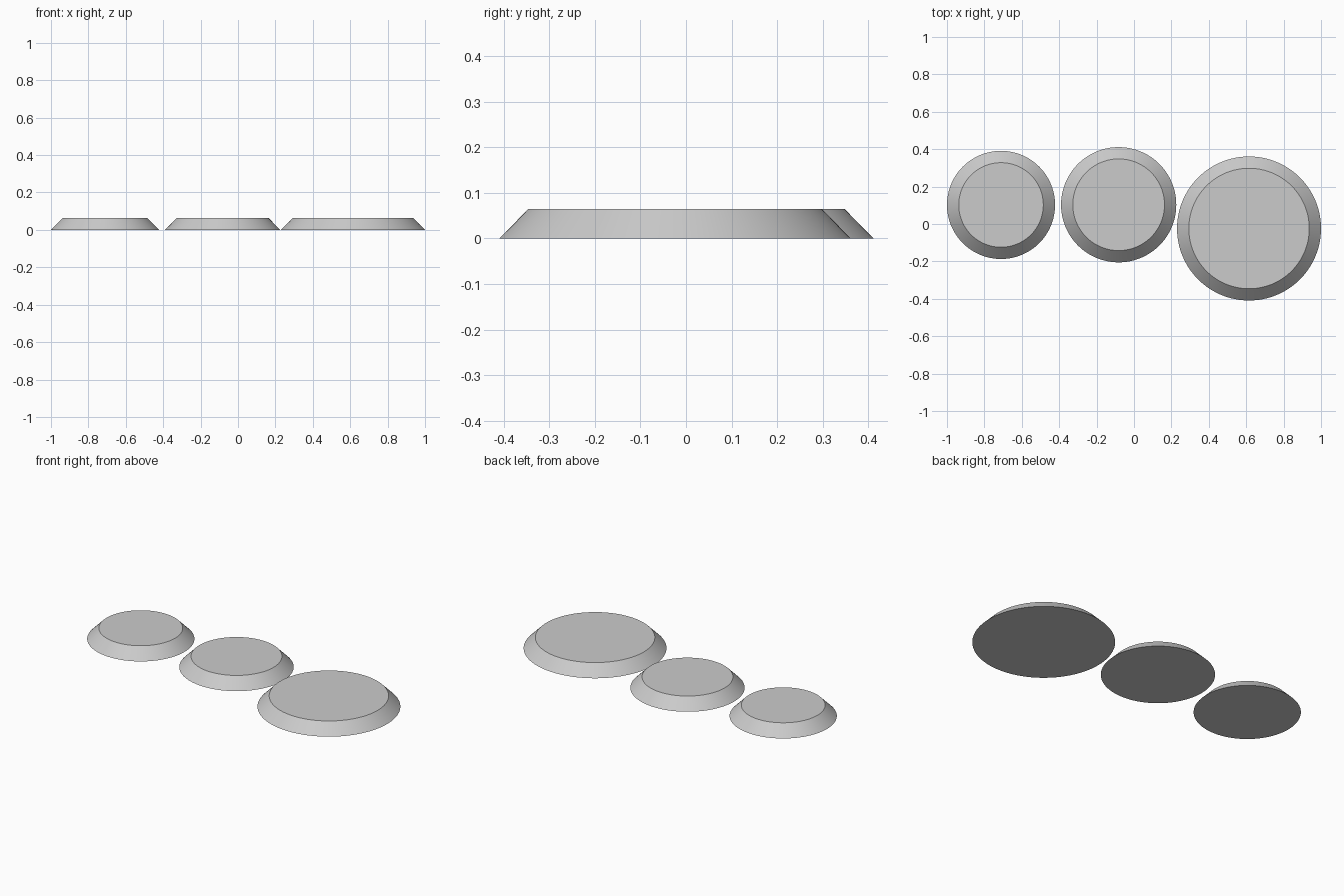
import bpy
import math

cube = bpy.data.objects.get("Cube")
if cube:
    bpy.data.objects.remove(cube, do_unlink=True)

# One plain grey for everything
grey = bpy.data.materials.new("light_grey")
grey.use_nodes = True
colour = (0.6, 0.6, 0.6, 1)
grey.diffuse_color = colour
grey.node_tree.nodes["Principled BSDF"].inputs["Base Color"].default_value = colour

HEIGHT = 0.064
INSET = 0.063


def disc(name, x, y, radius):
    """Round flat-topped disc with a sloping rim."""
    bpy.ops.mesh.primitive_cone_add(
        vertices=128, radius1=radius, radius2=radius - INSET,
        depth=HEIGHT, location=(x, y, HEIGHT / 2))
    obj = bpy.context.object
    obj.name = name
    obj.data.materials.append(grey)
    bpy.ops.object.shade_smooth_by_angle(angle=math.radians(30))


# Three discs in a row, from right to left
disc("small_disc", -0.711, 0.102, 0.289)
disc("medium_disc", -0.082, 0.103, 0.308)
disc("large_disc", 0.615, -0.024, 0.385)
